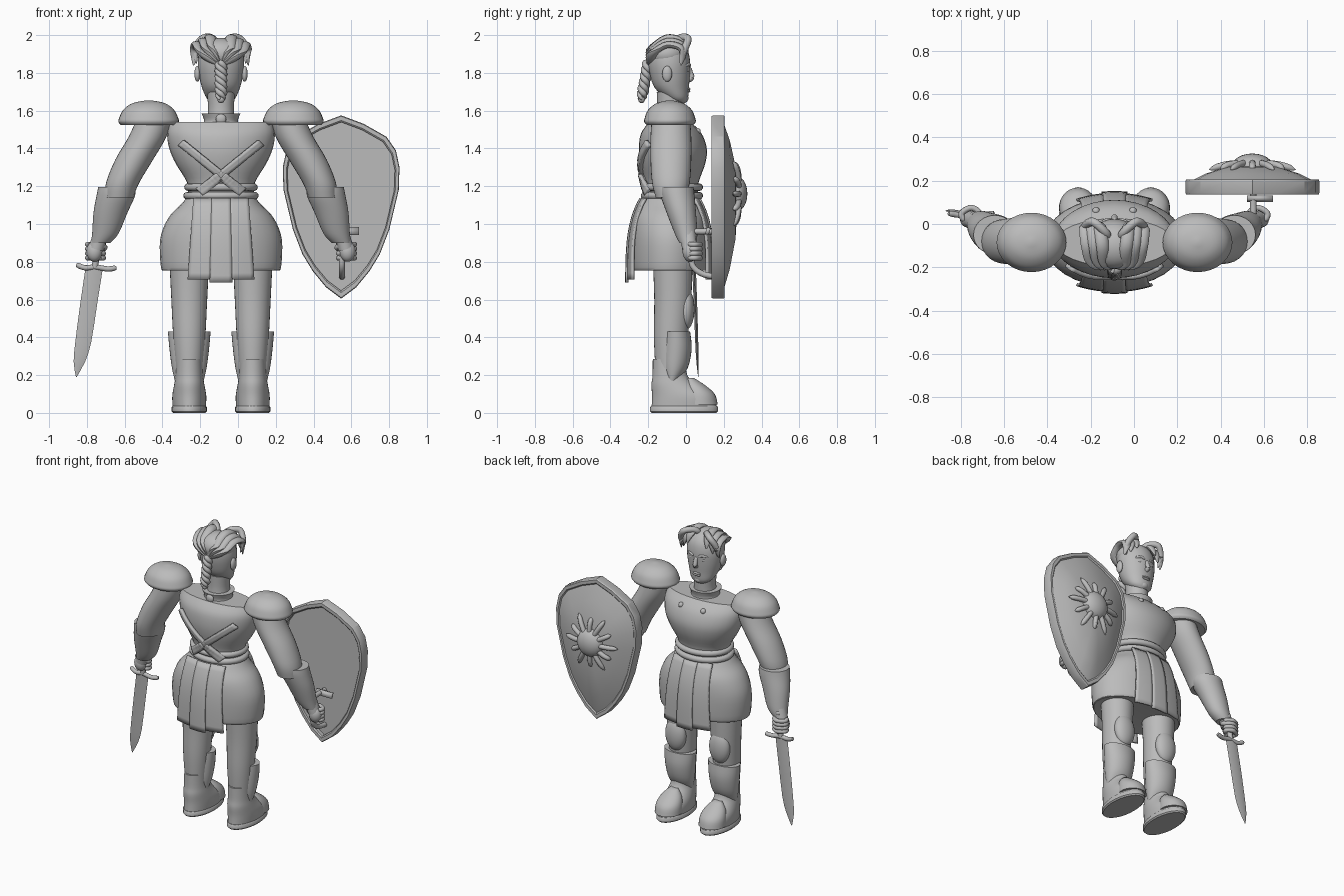
import bpy, bmesh, math
from mathutils import Vector

cube = bpy.data.objects.get("Cube")
if cube:
    bpy.data.objects.remove(cube, do_unlink=True)

CX, CY = -0.09, -0.085          # body axis
GREY = (0.5, 0.5, 0.5, 1)
mat = bpy.data.materials.new("plain grey")
mat.use_nodes = True
mat.diffuse_color = GREY
mat.node_tree.nodes["Principled BSDF"].inputs["Base Color"].default_value = GREY


def finish(name, bm, angle=40):
    bmesh.ops.recalc_face_normals(bm, faces=bm.faces)
    me = bpy.data.meshes.new(name)
    bm.to_mesh(me)
    bm.free()
    me.materials.append(mat)
    me.shade_smooth()
    me.set_sharp_from_angle(angle=math.radians(angle))
    ob = bpy.data.objects.new(name, me)
    bpy.context.collection.objects.link(ob)
    return ob


def bridge(bm, rings):
    for a, b in zip(rings, rings[1:]):
        for i in range(len(a)):
            j = (i + 1) % len(a)
            bm.faces.new((a[i], a[j], b[j], b[i]))


def spline(rows, k):
    """Catmull-Rom through rows of numbers."""
    out = []
    for i in range(len(rows) - 1):
        p0, p3 = rows[max(i - 1, 0)], rows[min(i + 2, len(rows) - 1)]
        for t in (n / k for n in range(k)):
            out.append([b + t / 2 * (c - a + t * (2 * a - 5 * b + 4 * c - d + t * (3 * (b - c) + d - a)))
                        for a, b, c, d in zip(p0, rows[i], rows[i + 1], p3)])
    return out + [list(rows[-1])]


def loft(name, rows, x=0, k=4, n=32):
    """Stacked ellipses given as (x offset, y, z, x radius, y radius)."""
    bm, rings = bmesh.new(), []
    for ox, y, z, rx, ry in spline(rows, k):
        rings.append([bm.verts.new((x + ox + rx * math.cos(math.tau * i / n),
                                    y + ry * math.sin(math.tau * i / n), z)) for i in range(n)])
    bridge(bm, rings)
    bm.faces.new(rings[0])
    bm.faces.new(rings[-1])
    return finish(name, bm)


def ball(name, loc, size):
    bm = bmesh.new()
    bmesh.ops.create_uvsphere(bm, u_segments=24, v_segments=14, radius=1)
    bmesh.ops.scale(bm, vec=size, verts=bm.verts)
    ob = finish(name, bm)
    ob.location = loc
    return ob


def tube(name, pts, r, tips=(1, 1), flat=1, cyclic=False):
    """Round rod along a smooth path, thinner at the tips if asked."""
    bm, rings, n = bmesh.new(), [], 10
    path = [Vector(p) for p in (pts if cyclic else spline(pts, 5))]
    m = len(path)
    for i, p in enumerate(path):
        ahead = path[(i + 1) % m] if cyclic else path[min(i + 1, m - 1)]
        d = (ahead - (path[i - 1] if cyclic or i else p)).normalized()
        side = d.cross(Vector((0.13, 0.31, 0.94))).normalized()
        up = side.cross(d)
        t = i / (m - 1)
        q = r * min(1, tips[0] + 4 * t, tips[1] + 4 * (1 - t))
        rings.append([bm.verts.new(p + q * (side * math.cos(a) + flat * up * math.sin(a)))
                      for a in (math.tau * j / n for j in range(n))])
    bridge(bm, rings + rings[:1] if cyclic else rings)
    if not cyclic:
        bm.faces.new(rings[0])
        bm.faces.new(rings[-1])
    return finish(name, bm)


def sheet(name, fn, nu, nv, thick):
    """Thin plate over a grid of points fn(u, v)."""
    bm = bmesh.new()
    g = [[bm.verts.new(fn(u / nu, v / nv)) for u in range(nu + 1)] for v in range(nv + 1)]
    for v in range(nv):
        for u in range(nu):
            bm.faces.new((g[v][u], g[v][u + 1], g[v + 1][u + 1], g[v + 1][u]))
    ob = finish(name, bm)
    ob.modifiers.new("thickness", 'SOLIDIFY').thickness = thick
    ob.modifiers["thickness"].offset = 0
    return ob


# Torso, belt, skirt, collar and neck
TORSO = [(0, -.075, 1.15, .175, .14), (0, -.075, 1.22, .18, .142), (0, -.07, 1.32, .24, .172),
         (0, -.07, 1.4, .274, .18), (0, -.078, 1.48, .285, .16), (0, -.085, 1.54, .27, .11)]
loft("breastplate", TORSO, CX)
for z, r in ((1.195, .175), (1.15, .18)):
    tube("belt", [(CX + r * math.cos(a), -.075 + .145 * math.sin(a), z)
                  for a in (math.tau * i / 40 for i in range(40))], .02, cyclic=True)
loft("skirt", [(0, CY, .755, .3, .19), (0, CY, .77, .318, .203), (0, CY, .92, .322, .208),
               (0, CY, 1.03, .28, .2), (0, CY, 1.1, .215, .17), (0, CY, 1.135, .185, .15)], CX)
loft("collar", [(0, CY, 1.5, .13, .11), (0, CY, 1.54, .09, .09), (0, CY, 1.585, .103, .1)], CX)
loft("neck", [(0, CY, 1.54, .075, .075), (0, -.08, 1.61, .068, .072), (0, -.08, 1.7, .075, .075)], CX)
ball("collar_clasp", (CX, -.18, 1.555), (.028, .015, .028))

# Skirt flaps, three at the back and three at the front
for face in (-1, 1):
    for lo, hi, out, bottom in ((-1, -.3, 0, .705), (.3, 1, 0, .705), (-.34, .34, .008, .69)):
        def flap(u, v):
            x = (lo + (hi - lo) * u) * (.175 - .03 * v)
            y = .222 - .055 * v ** 4 - .02 * v * v + out - .9 * x * x
            return CX + x, CY + face * y, bottom + (1.135 - bottom) * v
        sheet("skirt_flap", flap, 6, 12, .014)


def back_y(x, z):
    rows = spline(TORSO, 4)
    r = min(rows, key=lambda q: abs(q[2] - z))
    return r[1] - r[4] * math.sqrt(max(0, 1 - (x / r[3]) ** 2))


# Crossed straps on the back, rivets on the chest
for s in (-1, 1):
    for part, a, b, w in (("back_strap", 0, 1, .019), ("strap_end", .68, 1, .026)):
        def strap(u, v):
            t = a + (b - a) * v
            x, z = s * (.21 - .32 * t) + s * w * (u - .5) * 1.4, 1.43 - .26 * t + w * (u - .5) * -1.4
            return CX + x, back_y(x, z) - (.01 if a == 0 else .018), z
        sheet(part, strap, 3, 20, .02)
    ball("chest_rivet", (CX + s * .085, .06, 1.49), (.018, .018, .018))
tube("neckline_trim", [(CX + .25 * math.cos(a), -.08 + .145 * math.sin(a), 1.5 - .03 * math.sin(a))
                       for a in (math.pi * i / 8 for i in range(9))], .012)

# Limbs and armour, one set for each side
for s, tag in ((-1, "right_"), (1, "left_")):
    leg = CX + s * .168
    loft(tag + "leg", [(0, -.08, .2, .07, .08), (0, -.08, .4, .085, .09), (0, -.07, .6, .095, .098),
                       (0, -.07, .8, .105, .105)], leg)
    ball(tag + "knee_pad", (leg, .0, .55), (.075, .045, .11))
    loft(tag + "greave", [(0, -.075, .165, .075, .035), (0, -.06, .24, .092, .07),
                          (0, -.05, .34, .105, .08), (0, -.05, .43, .113, .072)], leg)
    loft(tag + "boot", [(0, -.01, .03, .088, .172), (0, -.018, .09, .09, .162), (0, -.065, .15, .08, .118),
                        (0, -.085, .2, .072, .092), (0, -.09, .285, .068, .086)], leg)
    loft(tag + "sole", [(0, -.01, 0, .085, .172), (0, -.01, .008, .093, .18),
                        (0, -.01, .03, .093, .18), (0, -.01, .036, .088, .175)], leg, 1)
    loft(tag + "toe_cap", [(0, .075, .045, .088, .093), (0, .068, .1, .084, .084),
                           (0, .045, .145, .066, .058), (0, .02, .185, .03, .022)], leg)
    loft(tag + "arm", [(s * .54, -.08, 1.14, .075, .08), (s * .52, -.08, 1.22, .088, .1),
                       (s * .46, -.08, 1.34, .1, .108), (s * .39, -.08, 1.46, .1, .108),
                       (s * .35, -.08, 1.57, .09, .1)], CX)
    loft(tag + "pauldron", [(0, CY, 1.525, .148, .125), (0, CY, 1.54, .16, .136), (0, CY, 1.56, .157, .134),
                            (0, CY, 1.605, .134, .115), (0, CY, 1.64, .085, .07),
                            (0, CY, 1.655, .01, .01)], CX + s * .383)
    loft(tag + "gauntlet", [(s * .637, .01, .9, .05, .045), (s * .612, .0, .95, .07, .06),
                            (s * .585, -.025, 1.06, .09, .078), (s * .557, -.045, 1.15, .102, .09),
                            (s * .552, -.05, 1.195, .098, .09)], CX)
    # Wrist, closed fist and thumb
    hx, hy = CX + s * .66, .03
    tube(tag + "wrist", [(CX + s * .637, .01, .95), (hx, hy - .01, .87)], .042)
    ball(tag + "palm", (hx + s * .01, hy - .01, .855), (.042, .038, .055))
    for i in range(4):
        z = .892 - .024 * i
        tube(tag + "finger", [(hx + s * .035, hy - .015, z), (hx + s * .045, hy + .02, z),
                              (hx, hy + .045, z), (hx - s * .038, hy + .02, z),
                              (hx - s * .02, hy - .01, z)], .014, (.7, .7))
    tube(tag + "thumb", [(hx - s * .02, hy - .03, .89), (hx - s * .045, hy, .875),
                         (hx - s * .02, hy + .04, .865)], .015, (.8, .6))

# Sword
tube("sword_grip", [(-.735, .035, .93), (-.758, .042, .77)], .017)
ball("sword_pommel", (-.735, .035, .93), (.024, .024, .02))
tube("sword_guard", [(-.855, .05, .785), (-.81, .042, .768), (-.755, .042, .772),
                     (-.69, .042, .762), (-.645, .05, .768)], .014, (.7, .7))
loft("sword_blade", [(-.76, .042, .775, .046, .01), (-.79, .05, .58, .045, .009),
                     (-.82, .057, .37, .042, .008), (-.84, .061, .27, .03, .006),
                     (-.856, .065, .19, .002, .001)], 0, 2, 4)

# Shield: rim, flat back and domed front
SX, SZ = .546, 1.13
half = [(0, 1.575), (.12, 1.53), (.24, 1.462), (.29, 1.39), (.309, 1.3), (.305, 1.18), (.255, .97),
        (.205, .84), (.15, .75), (.08, .665)]
outline = half + [(0, .605)] + [(-x, z) for x, z in half[:0:-1]]
bm, rings = bmesh.new(), []
for f, y in ((.92, .165), (.92, .142), (.94, .135), (.99, .135), (1, .145), (1, .197), (.99, .205),
             (.94, .205), (.92, .198), (.7, .232), (.4, .262)):
    rings.append([bm.verts.new((SX + x * f, y, SZ + (z - SZ) * f)) for x, z in outline])
bridge(bm, rings)
bm.faces.new(rings[0])
tip = bm.verts.new((SX, .275, SZ))
for a, b in zip(rings[-1], rings[-1][1:] + rings[-1][:1]):
    bm.faces.new((a, b, tip))
finish("shield", bm, 25)
ball("shield_boss", (SX, .265, 1.16), (.095, .06, .095))
for i in range(12):
    a = math.tau * i / 12
    c, d = math.cos(a), math.sin(a)
    reach = .2 if i % 2 == 0 else .17
    tube("sun_ray", [(SX + r * c, y, 1.16 + r * d) for r, y in ((.07, .28), (.13, .272), (reach, .25))],
         .016, (1, .05))
tube("shield_grip", [(.55, .17, .96), (.55, .09, .96), (.55, .035, .95), (.55, .03, .86),
                     (.55, .035, .78), (.55, .09, .735), (.55, .17, .72)], .016)
sheet("grip_bracket", lambda u, v: (.52 + .12 * u, .11 + .012 * v, .945 + .035 * v), 1, 1, .02)

# Head and face
loft("head", [(0, -.035, 1.64, .04, .03), (0, -.048, 1.665, .075, .058), (0, -.075, 1.72, .1, .09),
              (0, -.085, 1.79, .117, .106), (0, -.09, 1.86, .123, .112), (0, -.094, 1.92, .11, .102),
              (0, -.095, 1.96, .07, .068), (0, -.095, 1.975, .01, .01)], CX)
tube("nose", [(CX, .012, 1.83), (CX, .022, 1.8), (CX, .03, 1.775), (CX, .01, 1.762)], .015, (.5, .7))
for z in (1.715, 1.703):
    ball("lip", (CX, .011, z), (.03, .012, .008))
ball("chin", (CX, -.012, 1.665), (.032, .025, .024))
for s in (-1, 1):
    ball("ear", (CX + s * .125, -.1, 1.795), (.016, .026, .042))
    ball("eye", (CX + s * .043, .002, 1.815), (.02, .014, .011))
    tube("eyebrow", [(CX + s * .018, .021, 1.835), (CX + s * .045, .015, 1.845),
                     (CX + s * .08, -.01, 1.835)], .008, (.4, .2))
    # Swept locks of hair on each side of the parting
    for k in range(3):
        w = .055 + .035 * k
        tube("hair_lock", [(CX + s * .01, -.195, 1.86 - .01 * k), (CX + s * w * .8, -.175, 1.93 - .015 * k),
                           (CX + s * w, -.1, 1.985 - .018 * k), (CX + s * (w + .01), -.02, 1.965 - .02 * k),
                           (CX + s * (w + .02), .012 - .02 * k, 1.9 - .03 * k)], .03, (.3, .1), .6)
    tube("forelock", [(CX + s * .02, -.07, 1.95), (CX + s * .05, -.03, 1.985), (CX + s * .1, .01, 1.98),
                      (CX + s * .135, -.01, 1.92), (CX + s * .13, -.03, 1.85)], .02, (.4, .1))
ball("hair_cap", (CX, -.1, 1.9), (.125, .108, .085))

# Braid of three twisted strands
for i in range(3):
    tube("braid_strand", [(CX + .018 * math.cos(a), -.2 - .035 * t + .016 * math.sin(a), 1.86 - .2 * t)
                          for t, a in ((j / 16, j * .8 + i * math.tau / 3) for j in range(17))],
         .016, (.8, .4))
ball("braid_tie", (CX, -.235, 1.66), (.02, .018, .02))
